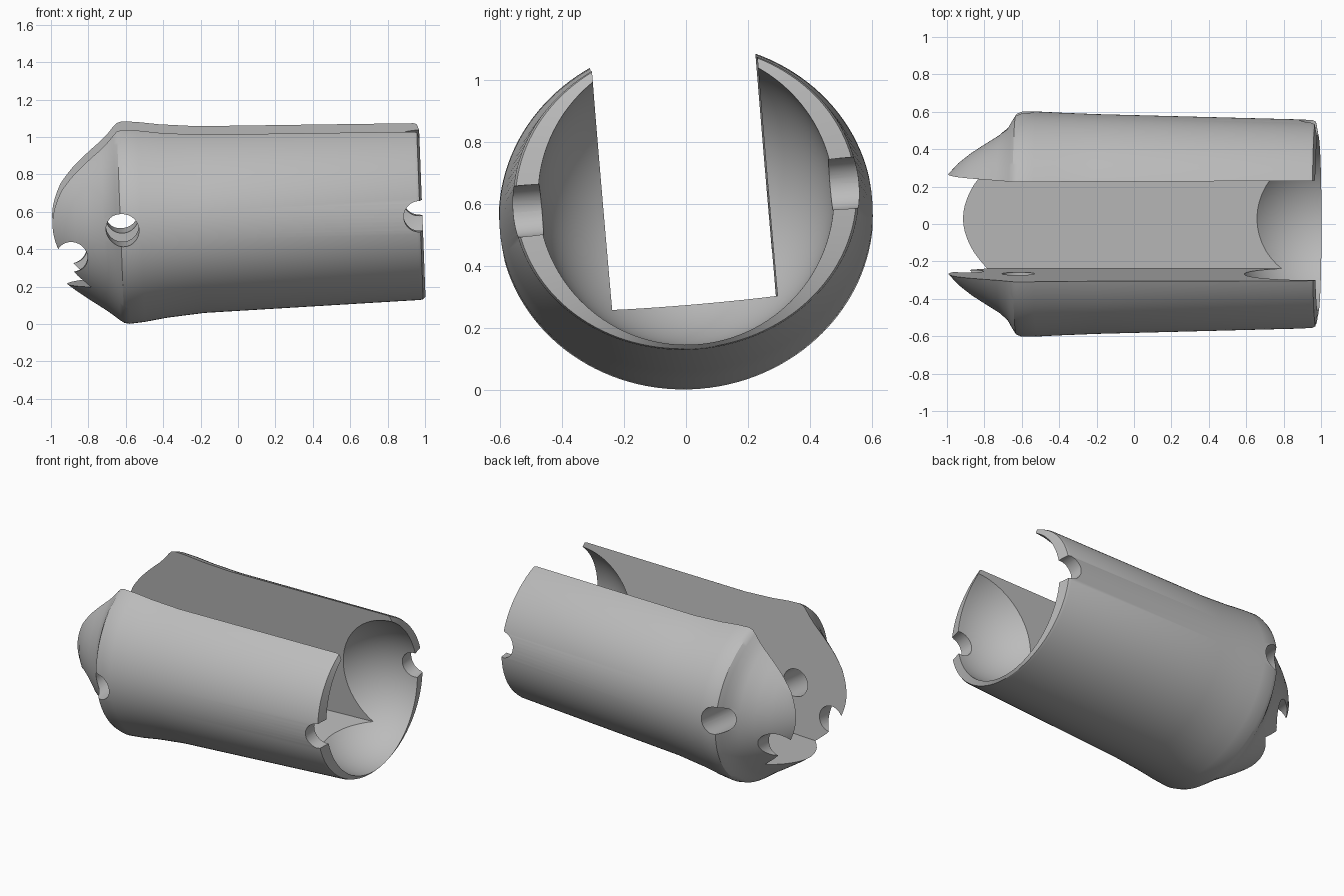
import bpy, bmesh
from math import sin, cos, pi, radians
from mathutils import Matrix

cube = bpy.data.objects.get("Cube")
if cube:
    bpy.data.objects.remove(cube, do_unlink=True)

SIDES = 128
TILT = (Matrix.Translation((0, 0, 0.584))
        @ Matrix.Rotation(radians(-2.2), 4, 'Y')
        @ Matrix.Rotation(radians(4.9), 4, 'X'))

grey = bpy.data.materials.new("plain grey")
grey.use_nodes = True
grey.diffuse_color = (0.5, 0.5, 0.5, 1)
grey.node_tree.nodes["Principled BSDF"].inputs["Base Color"].default_value = (0.5, 0.5, 0.5, 1)


def make_object(name, bm):
    bmesh.ops.recalc_face_normals(bm, faces=bm.faces)
    bm.transform(TILT)
    mesh = bpy.data.meshes.new(name)
    bm.to_mesh(mesh)
    bm.free()
    mesh.materials.append(grey)
    obj = bpy.data.objects.new(name, mesh)
    bpy.context.collection.objects.link(obj)
    return obj


def loft(name, stations, start, end):
    """Elliptical rings along x, closed to a point at both ends."""
    bm = bmesh.new()
    rings = [[bm.verts.new((x, ry * cos(2 * pi * i / SIDES), rz * sin(2 * pi * i / SIDES)))
              for i in range(SIDES)] for x, ry, rz in stations]
    for a, b in zip(rings, rings[1:]):
        for i in range(SIDES):
            j = (i + 1) % SIDES
            bm.faces.new((a[i], a[j], b[j], b[i]))
    for ring, x in ((rings[0], start), (rings[-1], end)):
        tip = bm.verts.new((x, 0, 0))
        for i in range(SIDES):
            bm.faces.new((ring[i], ring[(i + 1) % SIDES], tip))
    return make_object(name, bm)


# Nose, bulging shoulder and tapering barrel
outer = [
    (-1.07, 0.10, 0.10), (-1.04, 0.19, 0.19), (-1.0, 0.26, 0.26),
    (-0.94, 0.325, 0.325), (-0.87, 0.38, 0.38), (-0.8, 0.425, 0.43),
    (-0.72, 0.475, 0.485), (-0.675, 0.515, 0.52), (-0.65, 0.56, 0.54),
    (-0.63, 0.592, 0.554), (-0.6, 0.604, 0.56), (-0.52, 0.602, 0.553),
    (-0.4, 0.596, 0.535), (-0.2, 0.588, 0.517), (0.955, 0.558, 0.492),
    (0.972, 0.55, 0.489),
]
# Hemispherical dish hollowed into the open end
RIM, DISH = 0.985, 0.477
dish = []
for k in range(24):
    a = k / 24 * pi / 2
    dish.append((RIM - DISH * sin(a), DISH * cos(a), DISH * cos(a)))
shell = loft("shell", outer + dish, -1.08, RIM - DISH)

cutters = []

# Long square slot, open at the top and both ends
bm = bmesh.new()
bmesh.ops.create_cube(bm, size=1)
bm.transform(Matrix.Translation((0, 0, 0.335)) @ Matrix.Diagonal((3, 0.535, 1.34, 1)))
cutters.append(make_object("slot_cutter", bm))

# Cross holes through both side walls
for name, x, z, r in (("shoulder_hole_cutter", -0.62, -0.01, 0.088),
                      ("nose_hole_cutter", -0.895, -0.165, 0.083),
                      ("rim_notch_cutter", 0.968, 0, 0.083)):
    bm = bmesh.new()
    bmesh.ops.create_cone(bm, cap_ends=True, segments=48, radius1=r, radius2=r, depth=2)
    bm.transform(Matrix.Translation((x, 0, z)) @ Matrix.Rotation(pi / 2, 4, 'X'))
    cutters.append(make_object(name, bm))

bpy.ops.object.select_all(action='DESELECT')
bpy.context.view_layer.objects.active = shell
shell.select_set(True)
for cutter in cutters:
    cutter.hide_render = True
    mod = shell.modifiers.new(cutter.name, 'BOOLEAN')
    mod.operation = 'DIFFERENCE'
    mod.solver = 'EXACT'
    mod.object = cutter
    bpy.ops.object.modifier_apply(modifier=mod.name)
for cutter in cutters:
    bpy.data.objects.remove(cutter, do_unlink=True)

bpy.ops.object.shade_smooth_by_angle(angle=radians(30))
